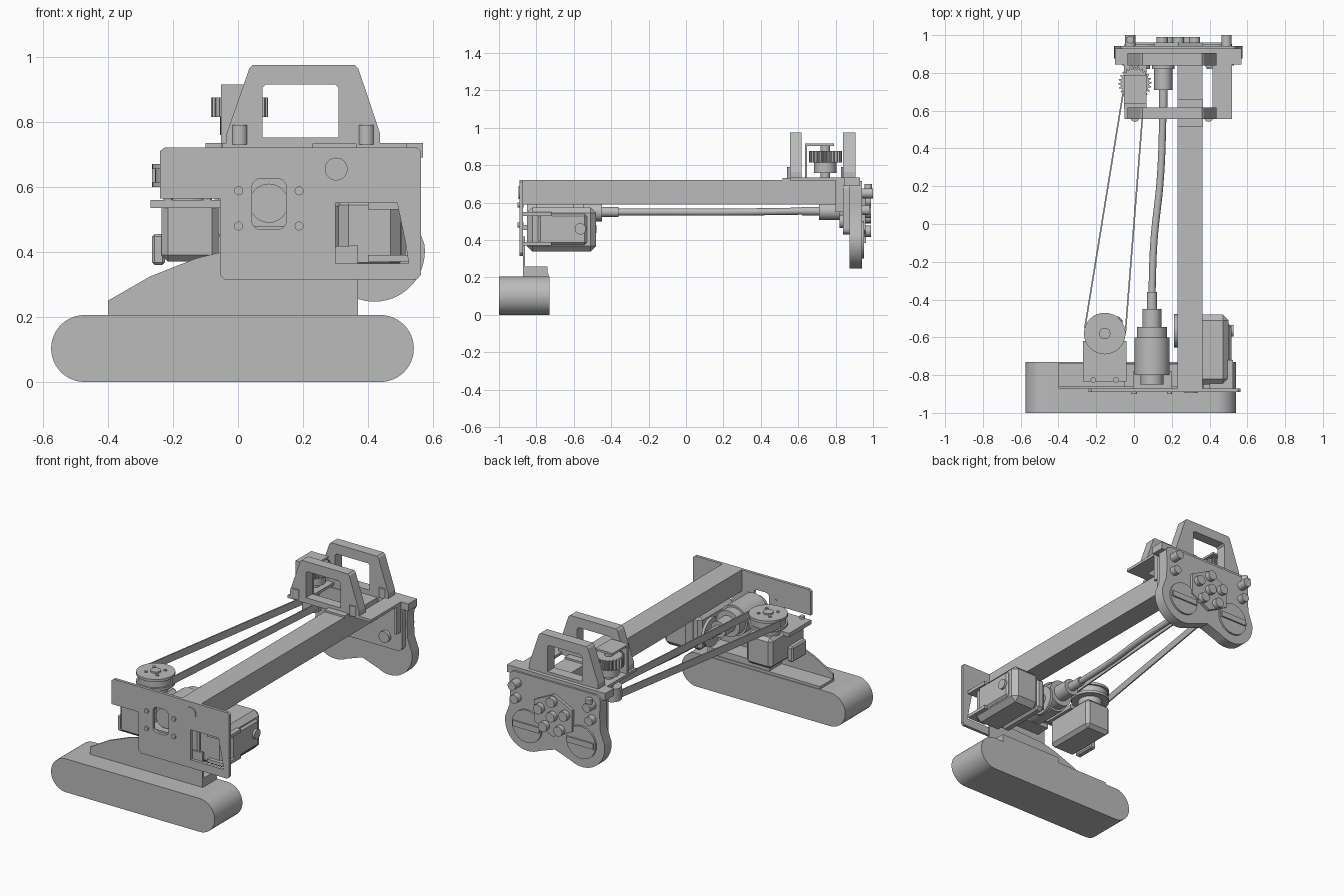
import bpy, bmesh, math
from mathutils import Vector

if "Cube" in bpy.data.objects:
    bpy.data.objects.remove(bpy.data.objects["Cube"])

grey = bpy.data.materials.new("light grey")
grey.use_nodes = True
COLOR = (0.5, 0.5, 0.5, 1)
grey.diffuse_color = COLOR
grey.node_tree.nodes["Principled BSDF"].inputs["Base Color"].default_value = COLOR


def finish(name, bm, smooth=False):
    bmesh.ops.recalc_face_normals(bm, faces=bm.faces)
    mesh = bpy.data.meshes.new(name)
    bm.to_mesh(mesh)
    bm.free()
    ob = bpy.data.objects.new(name, mesh)
    mesh.materials.append(grey)
    bpy.context.collection.objects.link(ob)
    if smooth:
        bpy.ops.object.select_all(action='DESELECT')
        ob.select_set(True)
        bpy.context.view_layer.objects.active = ob
        bpy.ops.object.shade_smooth_by_angle(angle=math.radians(35))
    return ob


def box(name, x, y, z, bevel=0):
    bm = bmesh.new()
    bmesh.ops.create_cube(bm, size=1)
    for v in bm.verts:
        for i, (lo, hi) in enumerate((x, y, z)):
            v.co[i] = lo if v.co[i] < 0 else hi
    if bevel:
        bmesh.ops.bevel(bm, geom=bm.edges[:], offset=bevel, segments=1, affect='EDGES')
    return finish(name, bm)


def rod(name, start, end, r, sides=32):
    a, b = Vector(start), Vector(end)
    bm = bmesh.new()
    bmesh.ops.create_cone(bm, cap_ends=True, segments=sides, radius1=r, radius2=r, depth=(b - a).length)
    turn = (b - a).to_track_quat('Z', 'Y')
    for v in bm.verts:
        v.co = turn @ v.co + (a + b) / 2
    return finish(name, bm, sides > 8)


def arc(cx, cz, r, a0, a1, n=12):
    angles = [math.radians(a0 + (a1 - a0) * i / n) for i in range(n + 1)]
    return [(cx + r * math.cos(a), cz + r * math.sin(a)) for a in angles]


def rounded(x0, x1, z0, z1, r):
    return (arc(x1 - r, z1 - r, r, 0, 90, 5) + arc(x0 + r, z1 - r, r, 90, 180, 5)
            + arc(x0 + r, z0 + r, r, 180, 270, 5) + arc(x1 - r, z0 + r, r, 270, 360, 5))


def profile(name, outline, y0, y1, holes=(), smooth=False):
    """Front outline extruded along y, with holes filled as gaps."""
    bm = bmesh.new()
    edges = []
    for loop in (outline, *holes):
        vs = [bm.verts.new((x, y0, z)) for x, z in loop]
        edges += [bm.edges.new((vs[i - 1], vs[i])) for i in range(len(vs))]
    bmesh.ops.triangle_fill(bm, edges=edges, use_beauty=True)
    ext = bmesh.ops.extrude_face_region(bm, geom=bm.faces[:])
    for v in [g for g in ext["geom"] if isinstance(g, bmesh.types.BMVert)]:
        v.co.y = y1
    bmesh.ops.dissolve_limit(bm, angle_limit=0.001, verts=bm.verts[:], edges=bm.edges[:])
    return finish(name, bm, smooth)


def tube(name, points, r):
    curve = bpy.data.curves.new(name, 'CURVE')
    curve.dimensions = '3D'
    curve.bevel_depth = r
    spline = curve.splines.new('BEZIER')
    spline.bezier_points.add(len(points) - 1)
    for p, co in zip(spline.bezier_points, points):
        p.co = co
        p.handle_left_type = p.handle_right_type = 'AUTO'
    curve.materials.append(grey)
    bpy.context.collection.objects.link(bpy.data.objects.new(name, curve))


# Track foot and its bracket
profile("track", arc(0.438, 0.103, 0.103, -90, 90, 24) + arc(-0.472, 0.103, 0.103, 90, 270, 24),
        -1, -0.73, smooth=True)
profile("foot_bracket", [(-0.4, 0.2), (0.37, 0.2), (0.37, 0.42), (-0.03, 0.405), (-0.13, 0.38),
                         (-0.27, 0.325), (-0.4, 0.25)], -0.872, -0.86)
box("foot_base", (-0.4, 0.37), (-0.872, -0.735), (0.2, 0.222))
box("foot_block", (-0.05, 0.37), (-0.86, -0.74), (0.222, 0.26))

# Front plate with slot and window
profile("front_plate", [(-0.055, 0.33), (-0.04, 0.315), (0.55, 0.315), (0.563, 0.33), (0.563, 0.71),
                        (0.55, 0.722), (-0.225, 0.722), (-0.24, 0.71), (-0.24, 0.565), (-0.055, 0.565)],
        -0.89, -0.872, [rounded(0.043, 0.148, 0.47, 0.625, 0.025),
                        [(0.3, 0.365), (0.525, 0.365), (0.515, 0.43), (0.49, 0.55), (0.3, 0.55)]])
for x in (0.002, 0.188):
    for z in (0.48, 0.588):
        rod("plate_bolt", (x, -0.9, z), (x, -0.87, z), 0.014, 12)
rod("plate_knob", (0.302, -0.895, 0.655), (0.302, -0.87, 0.655), 0.035)

# Main beam
box("beam", (0.23, 0.363), (-0.888, 0.85), (0.59, 0.722))

# Right servo with sideways horn
box("right_servo", (0.31, 0.5), (-0.85, -0.48), (0.338, 0.575), 0.03)
box("right_servo_cap", (0.25, 0.32), (-0.83, -0.5), (0.35, 0.56), 0.02)
box("right_servo_band", (0.49, 0.515), (-0.79, -0.53), (0.375, 0.54), 0.012)
for z in (0.37, 0.53):
    box("servo_tab", (0.4, 0.525), (-0.872, -0.72), (z, z + 0.02))
rod("right_horn", (0.212, -0.565, 0.46), (0.23, -0.565, 0.46), 0.088)
rod("right_horn_hub", (0.225, -0.565, 0.46), (0.26, -0.565, 0.46), 0.04)
rod("right_axle", (0.51, -0.565, 0.46), (0.528, -0.565, 0.46), 0.03)

# Left servo with pulley
box("left_servo", (-0.235, -0.06), (-0.83, -0.49), (0.37, 0.56), 0.02)
box("left_servo_lid", (-0.27, -0.04), (-0.835, -0.62), (0.535, 0.56))
box("left_servo_side", (-0.265, -0.225), (-0.8, -0.66), (0.36, 0.455), 0.008)
rod("left_servo_hub", (-0.155, -0.58, 0.55), (-0.155, -0.58, 0.605), 0.07)
for z in (0.6, 0.655):
    rod("pulley_flange", (-0.155, -0.58, z), (-0.155, -0.58, z + 0.016), 0.11)
rod("pulley_core", (-0.155, -0.58, 0.61), (-0.155, -0.58, 0.66), 0.1)
rod("pulley_cap", (-0.155, -0.58, 0.67), (-0.155, -0.58, 0.68), 0.03)
for i in range(4):
    a = math.radians(45 + 90 * i)
    p = (-0.155 + 0.055 * math.cos(a), -0.58 + 0.055 * math.sin(a))
    rod("pulley_screw", (*p, 0.66), (*p, 0.677), 0.01, 10)
for x in (-0.215, -0.095):
    rod("servo_screw", (x, -0.825, 0.56), (x, -0.825, 0.575), 0.015, 12)

# Belt runs
for name, a, b in (("left_belt", (-0.26, -0.55), (-0.055, 0.71)), ("right_belt", (-0.046, -0.58), (0.055, 0.7))):
    bm = bmesh.new()
    bmesh.ops.create_cube(bm, size=1)
    for v in bm.verts:
        p = a if v.co.y < 0 else b
        v.co = (p[0] + v.co.x * 0.008, p[1], 0.64 + v.co.z * 0.045)
    finish(name, bm)
rod("far_pulley", (0, 0.72, 0.6), (0, 0.72, 0.68), 0.056)

# Motor and flexible shaft
box("motor_mount", (-0.005, 0.2), (-0.872, -0.78), (0.455, 0.48))
for name, y0, y1, r in (("motor", -0.8, -0.6, 0.093), ("motor_collar", -0.6, -0.545, 0.08),
                        ("motor_rear", -0.85, -0.79, 0.06), ("motor_coupling", -0.545, -0.45, 0.05),
                        ("motor_nozzle", -0.45, -0.36, 0.027)):
    rod(name, (0.095, y0, 0.55), (0.095, y1, 0.55), r)
tube("flexible_shaft", [(0.095, -0.37, 0.55), (0.105, -0.1, 0.55), (0.14, 0.25, 0.55), (0.155, 0.64, 0.555)], 0.019)
for name, y0, y1, r in (("shaft_sleeve", 0.62, 0.72, 0.023), ("shaft_socket", 0.71, 0.83, 0.048),
                        ("shaft_flange", 0.82, 0.88, 0.06)):
    rod(name, (0.155, y0, 0.555), (0.155, y1, 0.555), r)

# Two-lobed end housing
MID = 0.235
half = [(MID, 0.305)] + arc(MID + 0.185, 0.402, 0.155, -120, 8, 20) + [(0.545, 0.5), (0.54, 0.6)] \
    + arc(0.51, 0.68, 0.035, 0, 90, 5)
mirrored = [(2 * MID - x, z) for x, z in reversed(half[1:])]
profile("end_housing", half + mirrored, 0.875, 0.942, smooth=True)
box("housing_top", (-0.1, 0.57), (0.845, 0.93), (0.69, 0.735))
profile("housing_back", rounded(-0.06, 0.53, 0.43, 0.7, 0.03), 0.84, 0.88)
profile("boss", [(MID + 0.15 * math.sin(i * math.pi / 3), 0.52 + 0.13 * math.cos(i * math.pi / 3))
                 for i in range(6)], 0.94, 0.96)
bolts = [(MID, 0.52)] + [(MID + 0.09 * math.sin(i * math.tau / 5), 0.52 + 0.09 * math.cos(i * math.tau / 5))
                         for i in range(5)]
for x, z in bolts:
    rod("boss_bolt", (x, 0.95, z), (x, 0.99, z), 0.03, 16)
for s in (-1, 1):
    x = MID + s * 0.185
    rod("lobe_disc", (x, 0.93, 0.402), (x, 0.953, 0.402), 0.1)
    box("lobe_rib", (x - 0.09, x + 0.09), (0.95, 0.962), (0.385, 0.42))
    for z in (0.56, 0.65):
        rod("corner_bolt", (MID + s * 0.255, 0.94, z), (MID + s * 0.255, 1.0 if z > 0.6 else 0.98, z), 0.027, 16)
    rod("lobe_pivot", (x, 0.82, 0.5), (x, 0.88, 0.5), 0.035)
rod("housing_post", (-0.02, 0.975, 0.64), (-0.02, 0.975, 0.7), 0.02, 12)

# Handles on their top plates
for name, y0, y1 in (("front_handle", 0.555, 0.617), ("rear_handle", 0.84, 0.905)):
    profile(name, [(-0.035, 0.722), (0.437, 0.722), (0.437, 0.765), (0.37, 0.965), (0.36, 0.975),
                   (0.045, 0.975), (0.035, 0.965), (-0.035, 0.765)], y0, y1,
            [[(0.075, 0.752), (0.31, 0.752), (0.31, 0.905), (0.3, 0.915), (0.085, 0.915), (0.075, 0.905)]])
    box("handle_base", (-0.05, 0.52), (y0, y1), (0.718, 0.735))
    for x in (0.005, 0.395):
        rod("handle_bolt", (x, (y0 + y1) / 2 - 0.02, 0.73), (x, (y0 + y1) / 2 - 0.02, 0.79), 0.025, 16)
box("side_strip", (0.415, 0.52), (0.56, 0.86), (0.718, 0.735))
box("beam_pad", (0.23, 0.365), (0.515, 0.66), (0.718, 0.733))
box("side_drop", (0.505, 0.52), (0.8, 0.86), (0.55, 0.72))

# Gear and its bracket
bm = bmesh.new()
ring = [bm.verts.new((0.005 + r * math.cos(a), 0.745 + r * math.sin(a), 0.815))
        for i in range(96) for r, a in [(0.088 if i % 4 < 2 else 0.074, math.tau * i / 96)]]
ext = bmesh.ops.extrude_face_region(bm, geom=[bm.faces.new(ring)])
bmesh.ops.translate(bm, vec=(0, 0, 0.06), verts=[g for g in ext["geom"] if isinstance(g, bmesh.types.BMVert)])
finish("gear", bm)
rod("gear_axle", (0.005, 0.745, 0.66), (0.005, 0.745, 0.915), 0.025)
rod("gear_hub", (0.005, 0.745, 0.76), (0.005, 0.745, 0.82), 0.06)
box("bracket_top", (-0.053, 0.065), (0.635, 0.79), (0.903, 0.916))
box("bracket_wall", (-0.053, 0.065), (0.635, 0.648), (0.72, 0.91))
box("bracket_base", (-0.053, 0.065), (0.61, 0.845), (0.718, 0.735))
